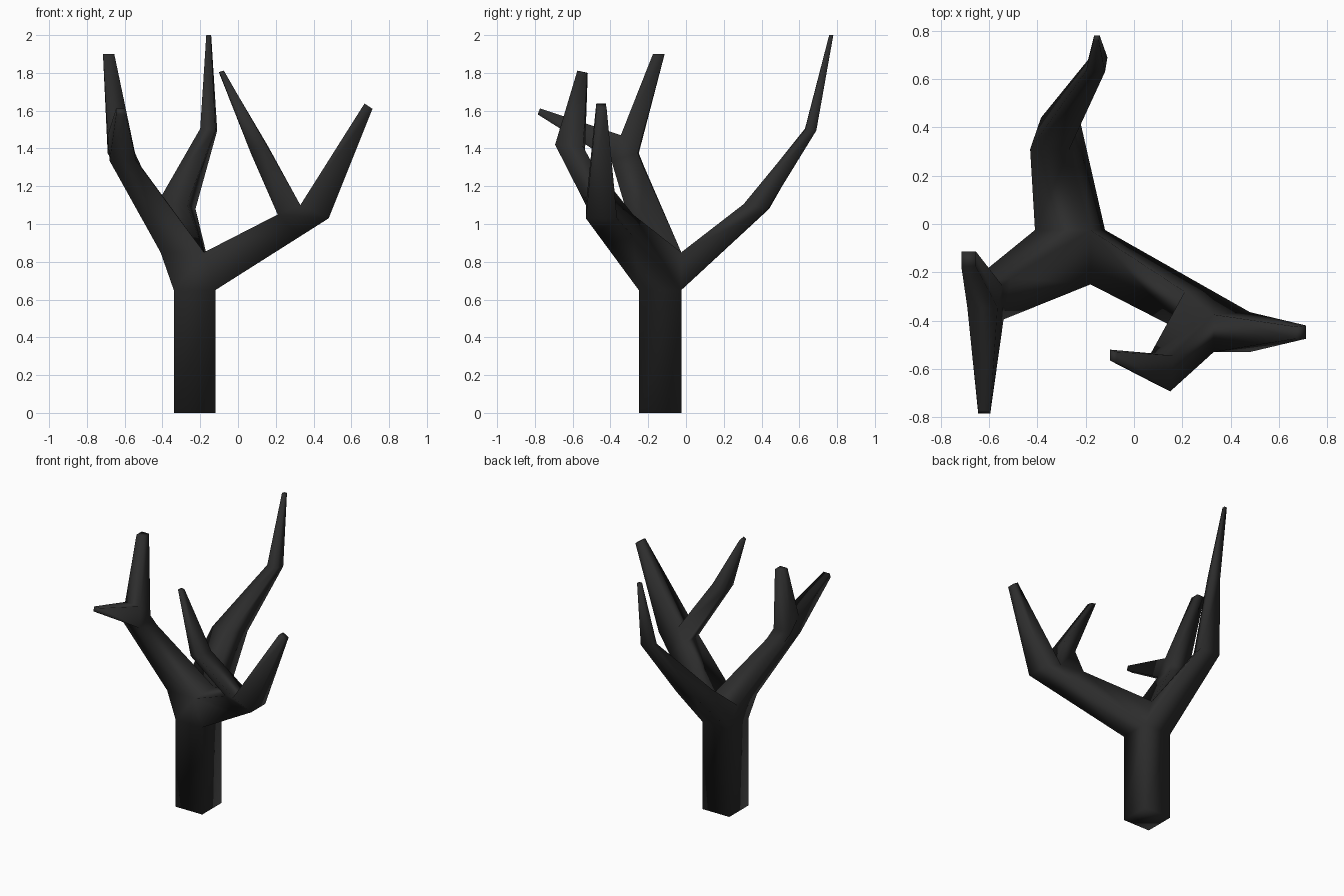
import bpy, bmesh

# Bark colour
bark = bpy.data.materials.new("charcoal_bark")
bark.diffuse_color = (0.026, 0.026, 0.026, 1)

bm = bmesh.new()


def ring(*pts):
    return [bm.verts.new(p) for p in pts]


def rect(x0, x1, y0, y1, z):
    return ring((x0, y0, z), (x1, y0, z), (x1, y1, z), (x0, y1, z))


def bridge(a, b, skip=()):
    """Join two four-sided rings, leaving the skipped sides open for limbs."""
    for i in range(4):
        if i not in skip:
            j = (i + 1) % 4
            bm.faces.new((a[i], a[j], b[j], b[i]))


def side(a, b, i):
    """The open side i between two rings, as a ring of its own."""
    j = (i + 1) % 4
    return [a[i], a[j], b[j], b[i]]


def limb(*rings):
    """Bridge a run of rings and close its tip."""
    for a, b in zip(rings, rings[1:]):
        bridge(a, b)
    bm.faces.new(rings[-1])


# Trunk and main fork block (sides: 0 front, 1 right, 2 back, 3 left)
foot = rect(-0.34, -0.12, -0.25, -0.025, 0)
neck = rect(-0.34, -0.12, -0.25, -0.025, 0.65)
fork = rect(-0.41, -0.18, -0.25, -0.025, 0.85)
bm.faces.new(foot)
bridge(foot, neck)
bridge(neck, fork, skip=(1, 2))

# Left branch: upright tip plus a forward twig from the fork's front side
left_a = ring((-0.68, -0.38, 1.335), (-0.54, -0.395, 1.335),
              (-0.51, -0.225, 1.30), (-0.65, -0.22, 1.30))
left_b = ring((-0.69, -0.345, 1.47), (-0.565, -0.345, 1.47),
              (-0.545, -0.255, 1.375), (-0.69, -0.25, 1.375))
bridge(fork, left_a)
bridge(left_a, left_b, skip=(0,))
limb(left_b, rect(-0.715, -0.655, -0.175, -0.113, 1.9))
limb(side(left_a, left_b, 0),
     ring((-0.645, -0.785, 1.58), (-0.595, -0.785, 1.58),
          (-0.595, -0.773, 1.612), (-0.645, -0.773, 1.612)))

# Back branch with two elbows
limb(side(neck, fork, 2),
     ring((-0.225, 0.435, 1.08), (-0.385, 0.44, 1.08),
          (-0.43, 0.31, 1.105), (-0.27, 0.305, 1.105)),
     ring((-0.11, 0.69, 1.495), (-0.19, 0.68, 1.50),
          (-0.20, 0.63, 1.505), (-0.12, 0.63, 1.50)),
     ring((-0.142, 0.78, 2.0), (-0.165, 0.78, 2.0),
          (-0.168, 0.758, 2.0), (-0.145, 0.758, 2.0)))

# Right branch: outer tip plus an inner twig from its upper side
right_a = ring((0.33, -0.46, 0.935), (0.33, -0.28, 0.935),
               (0.21, -0.28, 1.05), (0.21, -0.45, 1.05))
right_b = ring((0.48, -0.53, 1.03), (0.48, -0.365, 1.03),
               (0.33, -0.375, 1.10), (0.33, -0.53, 1.10))
bridge(side(neck, fork, 1), right_a)
bridge(right_a, right_b, skip=(2,))
limb(right_b, ring((0.712, -0.475, 1.61), (0.712, -0.42, 1.61),
                   (0.67, -0.425, 1.638), (0.67, -0.475, 1.638)))
limb(side(right_a, right_b, 2),
     ring((0.07, -0.535, 1.37), (0.065, -0.65, 1.385),
          (0.15, -0.693, 1.42), (0.16, -0.545, 1.41)),
     ring((-0.10, -0.52, 1.80), (-0.10, -0.565, 1.805),
          (-0.075, -0.575, 1.812), (-0.07, -0.53, 1.80)))

bmesh.ops.recalc_face_normals(bm, faces=bm.faces)
for f in bm.faces:
    f.smooth = True

mesh = bpy.data.meshes.new("bare_tree")
bm.to_mesh(mesh)
bm.free()
mesh.materials.append(bark)
tree = bpy.data.objects.new("bare_tree", mesh)
bpy.context.collection.objects.link(tree)
